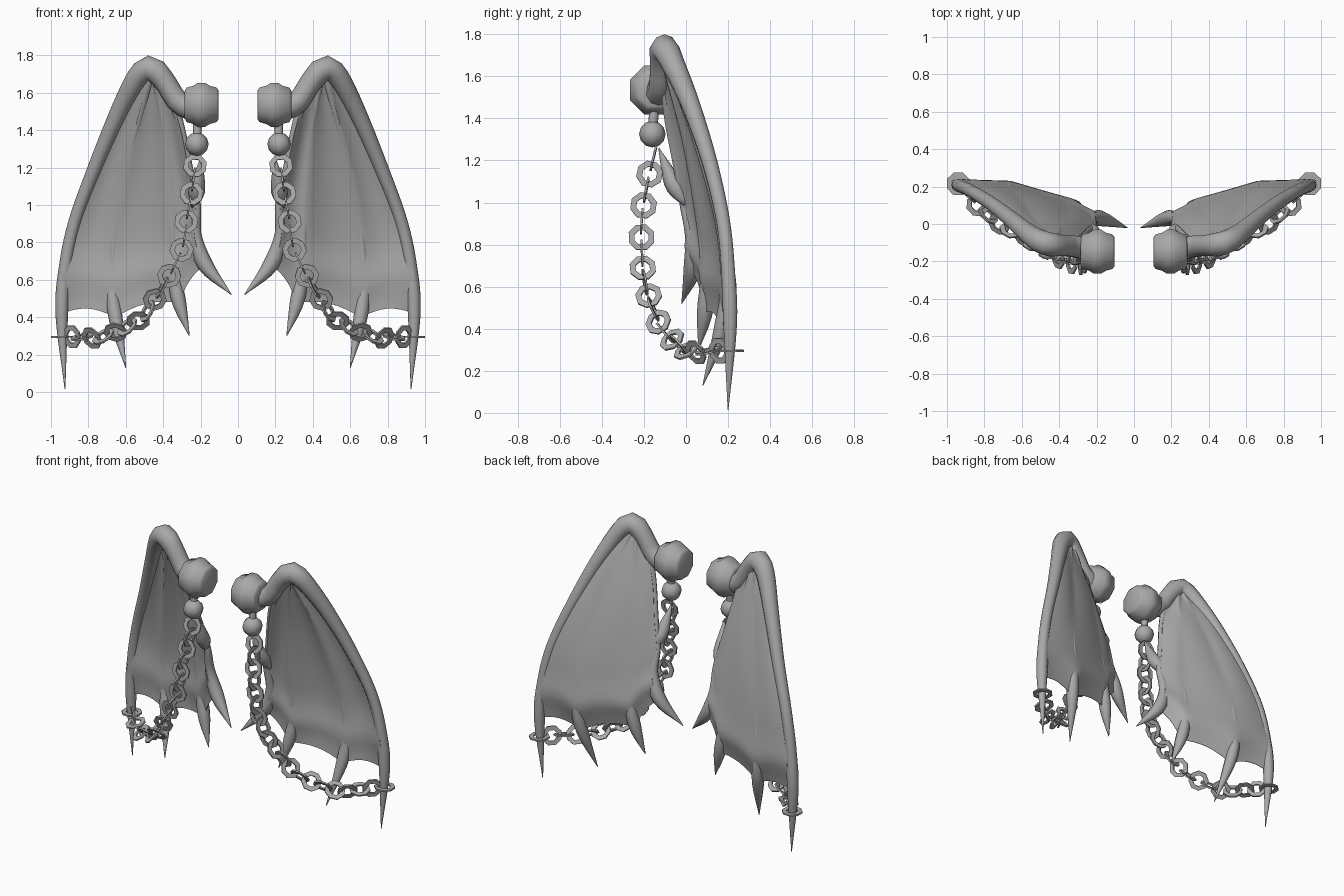
import bpy, bmesh, math
from mathutils import Vector, Matrix

if "Cube" in bpy.data.objects:
    bpy.data.objects.remove(bpy.data.objects["Cube"])

metal = bpy.data.materials.new("grey metal")
metal.use_nodes = True
GREY = (0.4, 0.4, 0.4, 1)
metal.diffuse_color = GREY
metal.node_tree.nodes["Principled BSDF"].inputs["Base Color"].default_value = GREY


def finish(name, bm, angle=40):
    """Turn a left-hand part into an object mirrored across x = 0."""
    bmesh.ops.recalc_face_normals(bm, faces=bm.faces)
    mesh = bpy.data.meshes.new(name)
    bm.to_mesh(mesh)
    bm.free()
    mesh.materials.append(metal)
    ob = bpy.data.objects.new(name, mesh)
    bpy.context.collection.objects.link(ob)
    ob.modifiers.new("pair", "MIRROR").use_mirror_merge = False
    if angle:
        bpy.ops.object.select_all(action="DESELECT")
        ob.select_set(True)
        bpy.context.view_layer.objects.active = ob
        bpy.ops.object.shade_smooth_by_angle(angle=math.radians(angle))


def resample(points, count):
    """Smooth path through the points, evenly spaced (any dimension)."""
    p = [Vector(q) for q in points]
    p = [p[0] * 2 - p[1]] + p + [p[-1] * 2 - p[-2]]
    dense = []
    for a, b, c, d in zip(p, p[1:], p[2:], p[3:]):
        for i in range(20):
            t = i / 20
            dense.append((b * 2 + (c - a) * t + (a * 2 - b * 5 + c * 4 - d) * t * t
                          + (b * 3 - a - c * 3 + d) * t ** 3) / 2)
    dense.append(p[-2])
    dist = [0]
    for a, b in zip(dense, dense[1:]):
        dist.append(dist[-1] + (b - a).length)
    out, k = [], 0
    for i in range(count):
        s = dist[-1] * i / (count - 1)
        while k < len(dist) - 2 and dist[k + 1] < s:
            k += 1
        out.append(dense[k].lerp(dense[k + 1], (s - dist[k]) / (dist[k + 1] - dist[k])))
    return out


def bridge(bm, rings):
    """Skin a list of closed rings and cap both ends."""
    for a, b in zip(rings, rings[1:]):
        for j in range(len(a)):
            k = (j + 1) % len(a)
            bm.faces.new((a[j], a[k], b[k], b[j]))
    bm.faces.new(rings[0])
    bm.faces.new(rings[-1])


def tube(name, points, count, sides=8):
    """Tapering round tube through (x, y, z, radius) points."""
    path = resample(points, count)
    bm = bmesh.new()
    rings = []
    for i, q in enumerate(path):
        tan = (path[min(i + 1, count - 1)] - path[max(i - 1, 0)]).to_3d().normalized()
        side = tan.cross(Vector((0, 1, 0))).normalized()
        up = side.cross(tan)
        r = max(q[3], 0.002)
        angles = [2 * math.pi * j / sides for j in range(sides)]
        rings.append([bm.verts.new(q.to_3d() + (side * math.cos(a) + up * math.sin(a)) * r)
                      for a in angles])
    bridge(bm, rings)
    finish(name, bm, 70)


# Wing bones: x, y, z, radius; the last point of each is the claw tip
shoulder = [(.25, -.13, 1.52, .068), (.32, -.12, 1.55, .06), (.385, -.115, 1.65, .058)]
outer = [(.45, -.11, 1.725, .066), (.495, -.095, 1.725, .064), (.555, -.06, 1.655, .056),
         (.65, .02, 1.47, .046), (.765, .11, 1.2, .038), (.87, .175, .92, .034),
         (.922, .2, .68, .034), (.942, .21, .42, .034)]
second = [(.46, -.1, 1.72, .025), (.57, .05, 1.3, .02), (.65, .16, .9, .022),
          (.672, .195, .6, .032), (.655, .17, .4, .038)]
third = [(.44, -.1, 1.7, .025), (.38, 0, 1.3, .02), (.35, .07, .9, .022),
         (.345, .1, .66, .032), (.315, .09, .48, .038)]
inner = [(.34, -.1, 1.54, .025), (.295, -.08, 1.38, .018), (.255, -.04, 1.17, .02),
         (.22, -.01, 1.0, .022), (.225, .025, .84, .03), (.175, .03, .68, .042)]
tube("outer_wing_bone", shoulder + outer + [(.925, .2, .015, .002)], 48, 10)
tube("second_wing_bone", second + [(.6, .08, .13, .002)], 26)
tube("third_wing_bone", third + [(.26, .06, .3, .002)], 26)
tube("inner_wing_bone", inner + [(.035, -.02, .52, .002)], 26)
tube("thumb_claw", [(.24, .0, .99, .012), (.225, -.035, 1.05, .04), (.215, -.07, 1.11, .04),
                    (.195, -.13, 1.26, .002)], 10)

# Membrane: two skins between the bones, swelling then tapering to a scalloped edge
ROWS, STEPS = 32, 8
bones = [resample([q[:3] for q in bone], 60) for bone in (inner, third, second, outer)]


def along(bone, v):
    f = v * 59
    i = min(int(f), 58)
    return bone[i].lerp(bone[i + 1], f - i)


columns = []
for a, b in zip(bones, bones[1:]):
    last = b is bones[-1]
    columns += [(a, b, i / STEPS) for i in range(STEPS + last)]
face_dir = Vector((.3, -.95, 0))
bm = bmesh.new()
skins = ([], [])
for a, b, t in columns:
    sag = math.sin(math.pi * t)
    for skin in skins:
        skin.append([])
    for i in range(ROWS + 1):
        v = i / ROWS
        w = v * (1 - .025 * sag * v)
        p = along(a, w).lerp(along(b, w), t)
        p.y += .02 * sag * math.sin(math.pi * v)
        swell = .016 * math.exp(-((v - .88) / .08) ** 2)
        half = (.022 - .008 * sag + swell) * min(1, .08 + (1 - v) * 8)
        skins[0][-1].append(bm.verts.new(p + face_dir * half))
        skins[1][-1].append(bm.verts.new(p - face_dir * half))
for skin in skins:
    for c, d in zip(skin, skin[1:]):
        for i in range(ROWS):
            bm.faces.new((c[i], d[i], d[i + 1], c[i + 1]))
front, back = skins
for c in (0, -1):
    for i in range(ROWS):
        bm.faces.new((front[c][i], front[c][i + 1], back[c][i + 1], back[c][i]))
for r in (0, -1):
    for i in range(len(columns) - 1):
        bm.faces.new((front[i][r], front[i + 1][r], back[i + 1][r], back[i][r]))
finish("wing_membrane", bm, 50)

# Rounded eight-sided barrel stud, turned about the x axis
bm = bmesh.new()
rings = []
for x, r in ((.105, .085), (.115, .1), (.15, .11), (.175, .127), (.215, .127),
             (.24, .11), (.275, .1), (.285, .08)):
    angles = [math.pi * (j + .5) / 4 for j in range(8)]
    rings.append([bm.verts.new((x, -.148 + r * math.cos(a), 1.535 + r * math.sin(a)))
                  for a in angles])
bridge(bm, rings)
finish("barrel_stud", bm, 50)

# Hanging stem and ball
tube("stem", [(.215, -.15, 1.45, .024), (.22, -.16, 1.34, .022)], 2)
bm = bmesh.new()
bmesh.ops.create_uvsphere(bm, u_segments=8, v_segments=6, radius=.063,
                          matrix=Matrix.Translation((.22, -.16, 1.325)))
finish("drop_ball", bm, 50)

# Chain of flat eight-sided links, each turned a quarter from the one before
LINKS = 20
path = resample([(.23, -.155, 1.21), (.245, -.185, 1.08), (.275, -.21, .92),
                 (.295, -.21, .78), (.355, -.2, .645), (.43, -.165, .52), (.51, -.115, .4),
                 (.62, -.05, .335), (.75, .02, .29), (.85, .12, .295), (.94, .215, .295)], LINKS)
bm = bmesh.new()
for n, centre in enumerate(path):
    tan = (path[min(n + 1, LINKS - 1)] - path[max(n - 1, 0)]).normalized()
    axis = Vector((0, 1, 0))
    axis = (axis - tan * axis.dot(tan)).normalized()
    if n % 2:
        axis = tan.cross(axis)
    # The slack lower part of the chain twists a little
    twist = .6 * math.sin(math.pi * max(n - 8, 0) / (LINKS - 9))
    axis = Matrix.Rotation(twist, 3, tan) @ axis
    side = axis.cross(tan)
    loops = []
    for j in range(8):
        ang = math.pi * (j + .5) / 4
        out = tan * math.cos(ang) + side * math.sin(ang)
        loops.append([bm.verts.new(centre + out * r + axis * h)
                      for r, h in ((.065, -.005), (.065, .005), (.036, .005), (.036, -.005))])
    for a, b in zip(loops, loops[1:] + loops[:1]):
        for k in range(4):
            m = (k + 1) % 4
            bm.faces.new((a[k], b[k], b[m], a[m]))
finish("chain", bm, 0)
